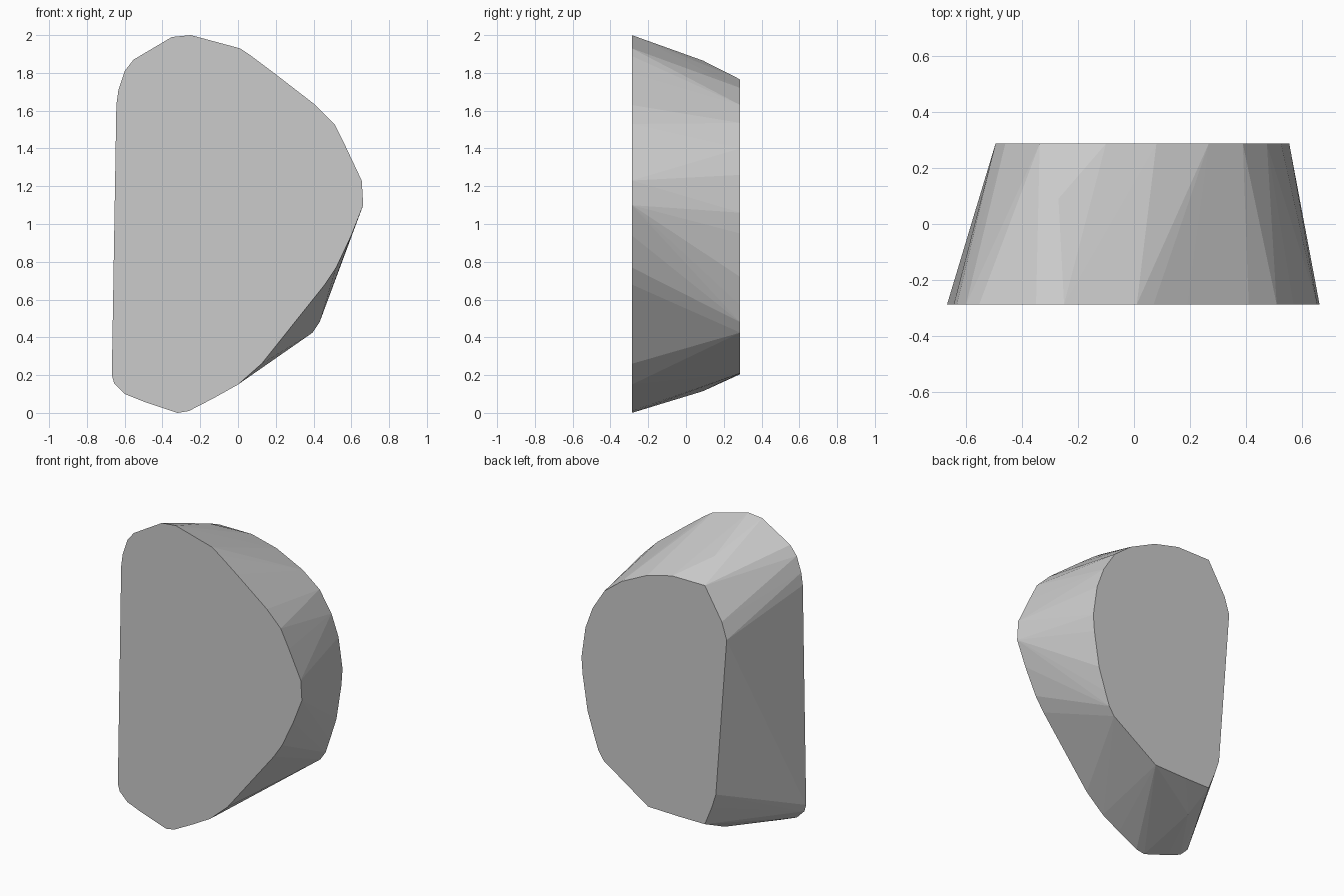
import bpy, bmesh, math

if "Cube" in bpy.data.objects:
    bpy.data.objects.remove(bpy.data.objects["Cube"])

# Outlines as (x, z) of the wide front face and the smaller back face
FRONT = [(-.35, 1.99), (-.25, 2), (.01, 1.93), (.07, 1.89), (.19, 1.8), (.41, 1.63),
         (.51, 1.53), (.57, 1.41), (.655, 1.23), (.663, 1.1), (.6, .94), (.52, .77),
         (.46, .68), (.325, .515), (.125, .26), (0, .15), (-.125, .08), (-.26, .01),
         (-.32, 0), (-.5, .06), (-.6, .1), (-.655, .155), (-.668, .2), (-.644, 1.63),
         (-.633, 1.71), (-.6, 1.81), (-.553, 1.87)]
BACK = [(.08, 1.72), (-.1, 1.765), (-.337, 1.765), (-.46, 1.56), (-.495, 1.45),
        (-.417, .42), (-.388, .33), (-.337, .205), (-.158, .205), (.073, .21),
        (.395, .425), (.432, .48), (.463, .57), (.511, .72), (.547, .95), (.555, 1.06),
        (.526, 1.26), (.475, 1.4), (.389, 1.535), (.267, 1.63)]
# Slight bulges between the faces, at the top and the bottom
BULGE = [(-.27, .09, 1.865), (-.343, .09, .115)]
HALF_DEPTH = .287

# Rock body: taper the front outline into the back one with a convex hull
bm = bmesh.new()
points = [(x, -HALF_DEPTH, z) for x, z in FRONT] + [(x, HALF_DEPTH, z) for x, z in BACK]
for p in points + BULGE:
    bm.verts.new(p)
hull = bmesh.ops.convex_hull(bm, input=bm.verts)
loose = {g for g in hull["geom_interior"] + hull["geom_unused"]
         if isinstance(g, bmesh.types.BMVert)}
bmesh.ops.delete(bm, geom=list(loose), context='VERTS')
bmesh.ops.dissolve_limit(bm, angle_limit=math.radians(.5), verts=bm.verts, edges=bm.edges)
bmesh.ops.recalc_face_normals(bm, faces=bm.faces)

mesh = bpy.data.meshes.new("rock_slab")
bm.to_mesh(mesh)
bm.free()
rock = bpy.data.objects.new("rock_slab", mesh)
bpy.context.collection.objects.link(rock)

# One plain grey
grey = bpy.data.materials.new("stone_grey")
grey.diffuse_color = (.6, .6, .6, 1)
grey.use_nodes = True
grey.node_tree.nodes["Principled BSDF"].inputs["Base Color"].default_value = grey.diffuse_color
mesh.materials.append(grey)
